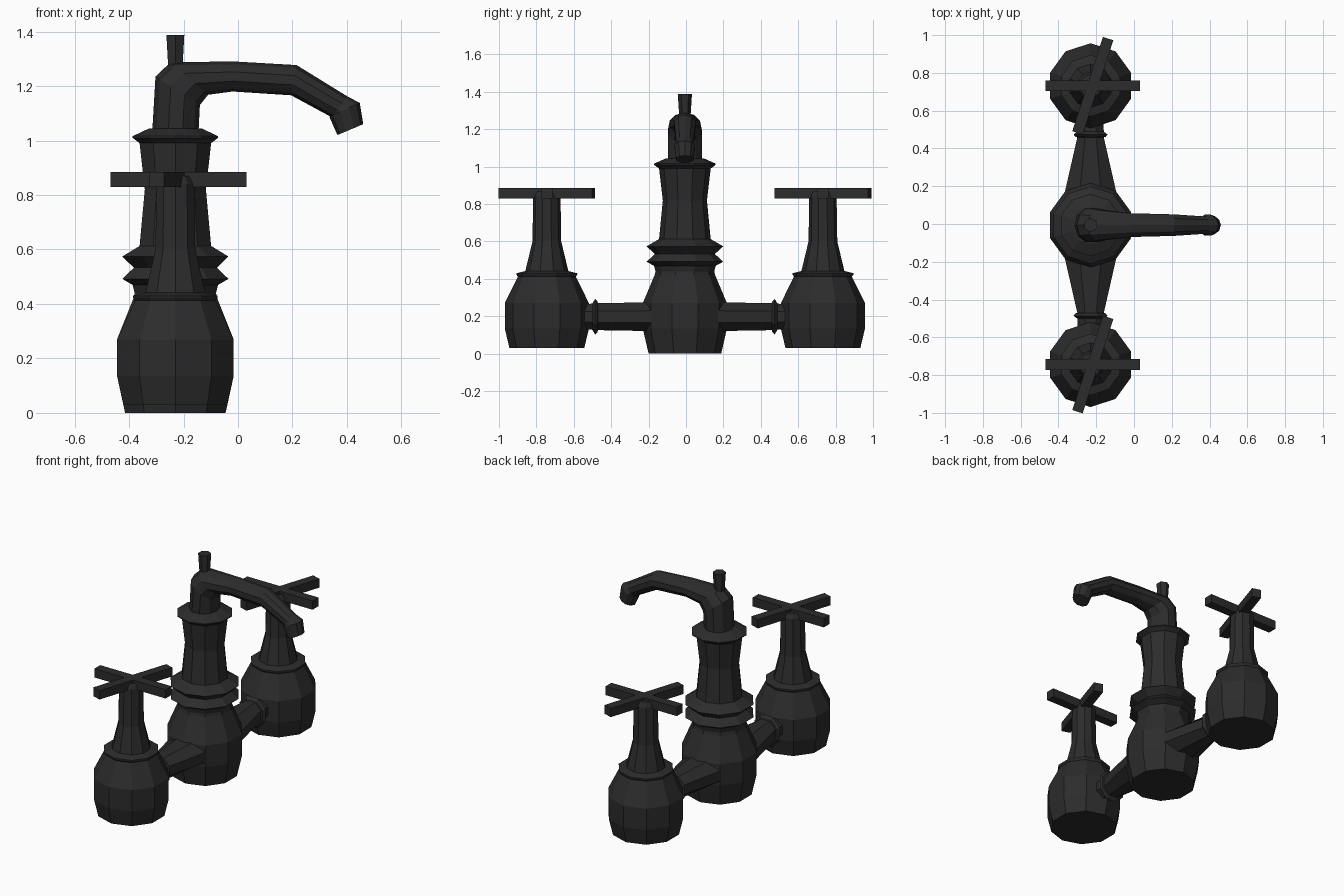
import bpy, bmesh
from math import sin, cos, tau, radians
from mathutils import Vector, Matrix

if "Cube" in bpy.data.objects:
    bpy.data.objects.remove(bpy.data.objects["Cube"])

AX = -0.23           # x of the tap axis
CY = -0.006          # y of the middle body
dark = bpy.data.materials.new("dark_metal")
dark.diffuse_color = (0.025, 0.025, 0.025, 1)
dark.use_nodes = True
dark.node_tree.nodes["Principled BSDF"].inputs["Base Color"].default_value = dark.diffuse_color


def finish(name, bm):
    bmesh.ops.recalc_face_normals(bm, faces=bm.faces)
    me = bpy.data.meshes.new(name)
    bm.to_mesh(me)
    bm.free()
    me.materials.append(dark)
    ob = bpy.data.objects.new(name, me)
    bpy.context.collection.objects.link(ob)
    return ob


def loft(name, rings, sides, phase=0.0):
    """Skin elliptical rings given as (centre, half axis u, half axis v), capped."""
    bm = bmesh.new()
    loops = []
    for c, u, v in rings:
        angles = [phase + tau * i / sides for i in range(sides)]
        loops.append([bm.verts.new(Vector(c) + Vector(u) * cos(a) + Vector(v) * sin(a))
                      for a in angles])
    for a, b in zip(loops, loops[1:]):
        for i in range(sides):
            j = (i + 1) % sides
            bm.faces.new((a[i], a[j], b[j], b[i]))
    bm.faces.new(loops[0])
    bm.faces.new(loops[-1])
    return finish(name, bm)


def turned(name, y, profile, sides=10):
    """Vertical turned part from (radius, z) pairs, one corner facing +y."""
    rings = [((AX, y, z), (r, 0, 0), (0, r, 0)) for r, z in profile]
    return loft(name, rings, sides, tau / 4)


def bar(name, y, length, angle):
    bm = bmesh.new()
    m = (Matrix.Translation((AX + 0.012, y, 0.857)) @ Matrix.Rotation(radians(angle), 4, 'Z')
         @ Matrix.Diagonal((length, 0.058, 0.056, 1)))
    bmesh.ops.create_cube(bm, size=1, matrix=m)
    return finish(name, bm)


# middle body with its collars
turned("centre_body", CY, [
    (0.194, 0), (0.225, 0.135), (0.225, 0.27), (0.162, 0.42), (0.157, 0.44),
    (0.165, 0.47), (0.205, 0.492), (0.16, 0.533), (0.205, 0.574), (0.138, 0.613),
    (0.118, 0.82), (0.138, 0.99), (0.165, 1.01), (0.165, 1.016), (0.1, 1.045)])

# spout: outer point, inner point (x, z) and half width of every ring
path = [(-0.315, 1.03, -0.145, 1.03, 0.095), (-0.303, 1.235, -0.14, 1.13, 0.095),
        (-0.247, 1.288, -0.11, 1.168, 0.085), (-0.01, 1.29, -0.02, 1.18, 0.066),
        (0.215, 1.277, 0.195, 1.166, 0.06), (0.40, 1.163, 0.345, 1.085, 0.048),
        (0.447, 1.138, 0.335, 1.088, 0.058), (0.46, 1.06, 0.365, 1.02, 0.05)]
loft("spout", [(((a + c) / 2, CY, (b + d) / 2), ((a - c) / 2, 0, (b - d) / 2), (0, w, 0))
               for a, b, c, d, w in path], 10)

# lift knob on top of the spout
turned("lift_knob", CY, [(0.03, 1.2), (0.031, 1.28), (0.038, 1.388)], 6)

# side arms: (distance, half width, half height)
arm = [(0.1, 0.15, 0.078), (0.18, 0.135, 0.077), (0.465, 0.07, 0.072), (0.467, 0.08, 0.082),
       (0.48, 0.09, 0.095), (0.495, 0.07, 0.07), (0.6, 0.068, 0.06)]

for side, s in (("near", -1), ("far", 1)):
    k = 1 / cos(tau / 16)
    loft(side + "_arm", [((AX, CY + s * d, 0.198), (w * k, 0, 0), (0, 0, h * k))
                         for d, w, h in arm], 8, tau / 16)
    y = CY + s * 0.738
    # valve bulb, collar and stem
    turned(side + "_valve", y, [
        (0.2, 0.03), (0.225, 0.135), (0.225, 0.27), (0.155, 0.412), (0.163, 0.423),
        (0.163, 0.43), (0.115, 0.442), (0.077, 0.6), (0.073, 0.84), (0.06, 0.87)])
    # skewed cross handle
    bar(side + "_handle_bar", y + s * 0.0, 0.5, 0)
    bar(side + "_handle_cross_bar", y, 0.525, 72)
